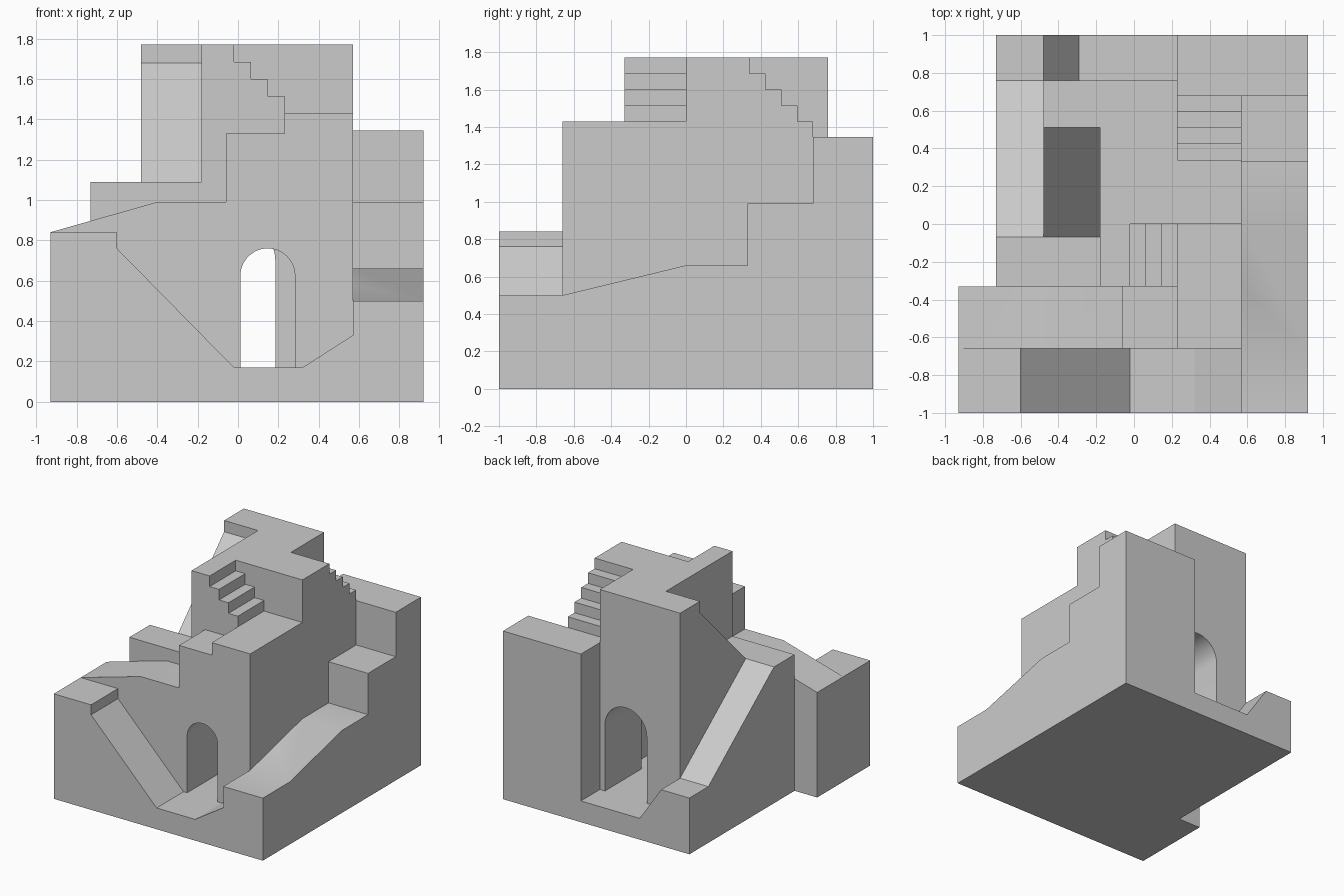
import bpy, bmesh, math

if "Cube" in bpy.data.objects:
    bpy.data.objects.remove(bpy.data.objects["Cube"])

parts = bpy.data.collections.new("parts")
bpy.context.scene.collection.children.link(parts)


def prism(name, axis, a, b, profile):
    """Extrude a profile along x (profile is y,z) or along y (profile is x,z)."""
    bm = bmesh.new()
    put = (lambda t, p: (t, p[0], p[1])) if axis == 'x' else (lambda t, p: (p[0], t, p[1]))
    lo = [bm.verts.new(put(a, p)) for p in profile]
    hi = [bm.verts.new(put(b, p)) for p in profile]
    n = len(profile)
    bm.faces.new(lo)
    bm.faces.new(hi)
    for i in range(n):
        j = (i + 1) % n
        bm.faces.new((lo[i], lo[j], hi[j], hi[i]))
    bmesh.ops.recalc_face_normals(bm, faces=bm.faces)
    me = bpy.data.meshes.new(name)
    bm.to_mesh(me)
    bm.free()
    ob = bpy.data.objects.new(name, me)
    parts.objects.link(ob)
    return ob


def stairs(start, top, step, drop, count):
    """Descending stair profile points."""
    pts = []
    for i in range(count):
        z = round(top - drop * (i + 1), 4)
        pts += [(round(start + step * i, 4), z), (round(start + step * (i + 1), 4), z)]
    return pts


def arch(name, x, r, spring, y0, y1):
    n = 24
    arc = [(x + r * math.cos(math.pi * i / n), spring + r * math.sin(math.pi * i / n))
           for i in range(n + 1)]
    ob = prism(name, 'y', y0, y1, [(x - r, .17), (x + r, .17)] + arc)
    ob.hide_render = True
    return ob


W = .92   # right side
# front row: block, ramp down, landing, ramp up
body = prism("stair_tower", 'y', -1, -.66, [
    (-.93, 0), (.57, 0), (.57, .33), (.32, .17), (-.02, .17), (-.6, .76), (-.6, .84), (-.93, .84)])
# walkway behind it with the arched front wall
prism("front_walkway", 'y', -.66, -.33, [
    (-.93, 0), (.57, 0), (.57, 1.43), (.23, 1.43), (.23, 1.33), (-.06, 1.33),
    (-.06, .99), (-.4, .99), (-.93, .84)])
# stepped path on the right side
prism("right_path", 'x', .57, W, [
    (-1, 0), (.68, 0), (.68, .99), (.33, .99), (.33, .66), (0, .66), (-.66, .5), (-1, .5)])
# back right block
prism("back_block", 'y', .68, 1, [(.23, 0), (W, 0), (W, 1.345), (.23, 1.345)])
# right wing of the tower with stairs towards the back
prism("right_wing", 'x', .23, .57, [(-.33, 0), (-.33, 1.43), (0, 1.43), (0, 1.77), (.34, 1.77)]
      + stairs(.34, 1.77, .085, .085, 4) + [(.68, 0)])
# tower core, and its front part with stairs towards the right
prism("core_stairs", 'y', -.33, 0, [(-.18, 0), (-.18, 1.77), (-.02, 1.77)]
      + stairs(-.02, 1.77, .25 / 3, .085, 3) + [(.23, 0)])
prism("core", 'y', 0, .76, [(-.18, 0), (.23, 0), (.23, 1.77), (-.18, 1.77)])
# left wing with a steep ramp to the front
prism("left_wing", 'x', -.48, -.18, [
    (-.33, 0), (.76, 0), (.76, 1.77), (.51, 1.77), (.51, 1.68), (-.07, 1.09), (-.33, 1.09)])
# long ramp down the left side
prism("left_ramp", 'x', -.73, -.48, [
    (-.33, 0), (1, 0), (1, .45), (.76, .45), (-.07, 1.09), (-.33, 1.09)])
# back landing
prism("back_landing", 'y', .76, 1, [(-.48, 0), (.23, 0), (.23, .17), (-.29, .17), (-.48, .45)])

# join everything into one solid
parts.objects.unlink(body)
bpy.context.scene.collection.objects.link(body)
bpy.context.view_layer.objects.active = body
body.select_set(True)


def boolean(op, **operand):
    m = body.modifiers.new(op.lower(), 'BOOLEAN')
    m.solver = 'EXACT'
    m.operation = op
    for k, v in operand.items():
        setattr(m, k, v)
    bpy.ops.object.modifier_apply(modifier=m.name)


boolean('UNION', operand_type='COLLECTION', collection=parts)
for ob in list(parts.objects):
    bpy.data.objects.remove(ob)

# arched passage: narrow at the front, wide at the back
for cutter in (arch("front_arch_cutter", .147, .135, .625, -.8, .3),
               arch("back_arch_cutter", 0, .185, .7, .1, 1.1)):
    boolean('DIFFERENCE', operand_type='OBJECT', object=cutter)
    bpy.data.objects.remove(cutter)
bpy.data.collections.remove(parts)
bpy.ops.object.shade_smooth_by_angle(angle=math.radians(20))
